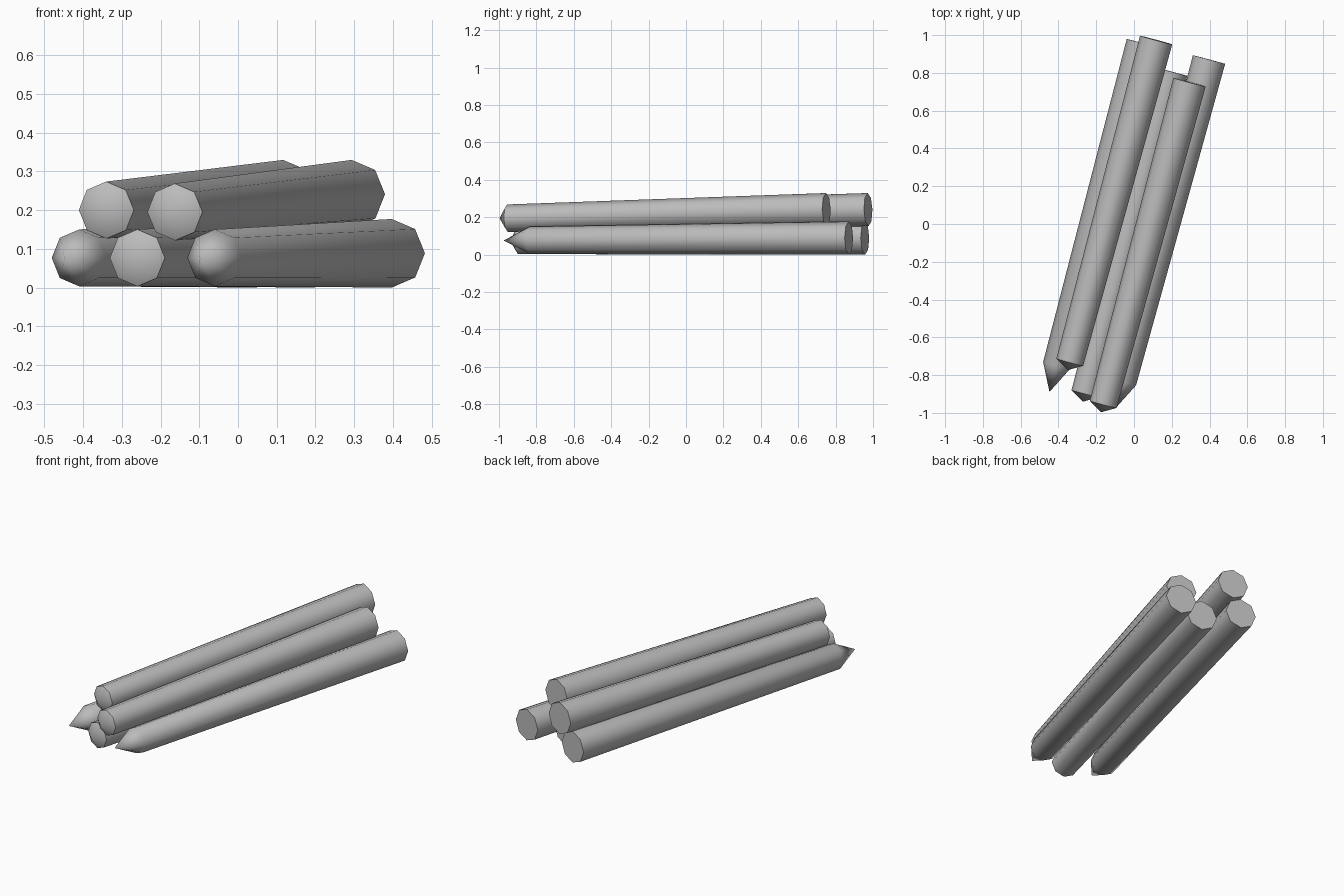
import bpy, bmesh, math
from mathutils import Matrix, Vector

cube = bpy.data.objects.get("Cube")
if cube:
    bpy.data.objects.remove(cube, do_unlink=True)

grey = bpy.data.materials.new("plain grey")
grey.use_nodes = True
grey.diffuse_color = (0.5, 0.5, 0.5, 1)
grey.node_tree.nodes["Principled BSDF"].inputs["Base Color"].default_value = (0.5, 0.5, 0.5, 1)

FRONT_RADIUS, BACK_RADIUS, LENGTH = 0.0735, 0.0885, 1.766
YAW = math.radians(15)
SHARP, BLUNT = 0.145, 0.043


def log(name, front, back_z, tip):
    """Tapered eight-sided log with a conical tip at the front end."""
    start = Vector(front)
    end = start + Vector((math.sin(YAW) * LENGTH, math.cos(YAW) * LENGTH, 0))
    end.z = back_z
    axis = (end - start).normalized()
    side = axis.cross(Vector((0, 0, 1))).normalized()
    up = side.cross(axis)
    # side, up and -axis form a right-handed frame
    frame = Matrix((side, up, -axis)).transposed().to_4x4()
    frame.translation = (start + end) / 2

    bm = bmesh.new()
    bmesh.ops.create_cone(bm, cap_ends=True, segments=8, radius1=BACK_RADIUS,
                          radius2=FRONT_RADIUS, depth=(end - start).length)
    cap = max(bm.faces, key=lambda f: f.calc_center_median().z)
    point = bmesh.ops.poke(bm, faces=[cap])["verts"][0]
    point.co.z += tip
    bm.transform(frame)
    bmesh.ops.recalc_face_normals(bm, faces=bm.faces)
    mesh = bpy.data.meshes.new(name)
    bm.to_mesh(mesh)
    bm.free()
    mesh.materials.append(grey)
    obj = bpy.data.objects.new(name, mesh)
    bpy.context.collection.objects.link(obj)

    bpy.ops.object.select_all(action="DESELECT")
    obj.select_set(True)
    bpy.context.view_layer.objects.active = obj
    bpy.ops.object.shade_smooth_by_angle(angle=math.radians(50))


# Lower row of three, lying on the ground
log("lower_left_log", (-0.06, -0.835, 0.0765), 0.0885, SHARP)
log("lower_middle_log", (-0.26, -0.899, 0.0765), 0.0885, BLUNT)
log("lower_right_log", (-0.41, -0.749, 0.0765), 0.0885, SHARP)

# Upper row of two, resting in the gaps
log("upper_left_log", (-0.163, -0.955, 0.195), 0.241, BLUNT)
log("upper_right_log", (-0.34, -0.732, 0.2), 0.241, BLUNT)
